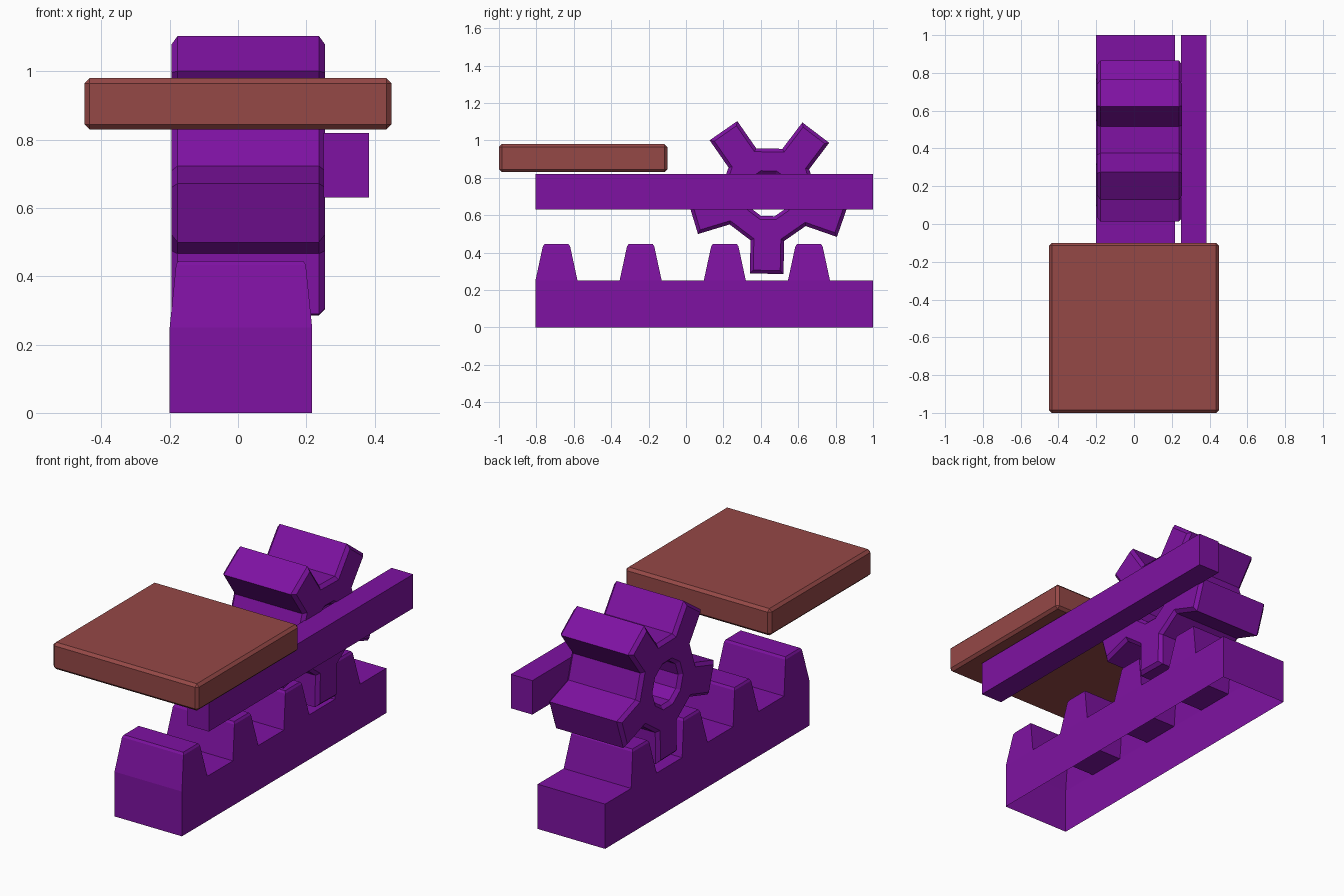
import bpy, bmesh
from math import sin, cos, radians, pi
from mathutils import Vector

if "Cube" in bpy.data.objects:
    bpy.data.objects.remove(bpy.data.objects["Cube"])


def material(name, color):
    m = bpy.data.materials.new(name)
    m.diffuse_color = color
    m.use_nodes = True
    m.node_tree.nodes["Principled BSDF"].inputs["Base Color"].default_value = m.diffuse_color
    return m


PURPLE = material("purple", (0.21, 0.006, 0.36, 1))
BROWN = material("brown", (0.30, 0.065, 0.062, 1))


def add_object(name, bm, mat, closed=True):
    if closed:
        bmesh.ops.recalc_face_normals(bm, faces=bm.faces[:])
    me = bpy.data.meshes.new(name)
    bm.to_mesh(me)
    bm.free()
    me.materials.append(mat)
    ob = bpy.data.objects.new(name, me)
    bpy.context.collection.objects.link(ob)
    return ob


def box(name, lo, hi, mat, bevel=0):
    lo, hi = Vector(lo), Vector(hi)
    bm = bmesh.new()
    bmesh.ops.create_cube(bm, size=1)
    for v in bm.verts:
        v.co = (lo + hi) / 2 + v.co * (hi - lo)
    if bevel:
        bmesh.ops.bevel(bm, geom=bm.edges[:], offset=bevel, segments=1,
                        affect='EDGES')
    return add_object(name, bm, mat)


# Plate and guide rail
box("plate", (-0.45, -1, 0.83), (0.45, -0.10, 0.98), BROWN, 0.015)
box("guide_rail", (0.25, -0.805, 0.63), (0.383, 1, 0.82), PURPLE)

# Rack: open-bottomed shell with hollow tapered teeth
bm = bmesh.new()
XC, HALF, FLOOR = 0.0085, 0.2085, 0.25
tooth_y = [-0.6925 + 0.45 * i for i in range(4)]
cuts = [y + s * 0.1125 for y in tooth_y for s in (-1, 1)] + [1.0]
rows = []
for y in cuts:
    rows.append([bm.verts.new((XC + sx * HALF, y, z))
                 for sx, z in ((-1, 0), (-1, FLOOR), (1, FLOOR), (1, 0))])
for i, (a, b) in enumerate(zip(rows, rows[1:])):
    for k in (0, 2):
        bm.faces.new((a[k], b[k], b[k + 1], a[k + 1]))
    if i % 2:
        bm.faces.new((a[1], b[1], b[2], a[2]))
        continue
    yc = tooth_y[i // 2]
    ring = [a[1], a[2], b[2], b[1]]
    for hx, hy, z in ((0.190, 0.073, 0.433), (0.183, 0.065, 0.445)):
        nxt = [bm.verts.new((XC + sx * hx, yc + sy * hy, z))
               for sx, sy in ((-1, -1), (1, -1), (1, 1), (-1, 1))]
        for k in range(4):
            j = (k + 1) % 4
            bm.faces.new((ring[k], ring[j], nxt[j], nxt[k]))
        ring = nxt
    bm.faces.new(ring)
bm.faces.new(rows[0])
bm.faces.new(rows[-1])
bmesh.ops.recalc_face_normals(bm, faces=bm.faces[:])
bm.faces.ensure_lookup_table()
top = max(bm.faces, key=lambda f: f.calc_center_median().z)
if top.normal.z < 0:
    bmesh.ops.reverse_faces(bm, faces=bm.faces[:])
add_object("rack", bm, PURPLE, closed=False)

# Pinion gear: five square teeth, ten-sided bore, chamfered ends
CY, CZ, TIP, HW, CH = 0.44, 0.707, 0.42, 0.09, 0.018
X0, X1 = -0.195, 0.255
bm = bmesh.new()


def point(angle, along, side):
    return bm.verts.new((X0 + CH, CY + along * cos(angle) - side * sin(angle),
                         CZ + along * sin(angle) + side * cos(angle)))


base, bore, tips = [], [], []
for i in range(5):
    a = radians(-91.2) + i * 2 * pi / 5
    for s in (-1, 1):
        base.append(point(a, 0.243, s * HW))
        tips.append(point(a, TIP, s * HW))
        bore.append(point(a + s * pi / 10, 0.112 / cos(pi / 10), 0))
for i in range(10):
    j = (i + 1) % 10
    bm.faces.new((bore[i], bore[j], base[j], base[i]))
    if i % 2 == 0:
        bm.faces.new((base[i], base[j], tips[j], tips[i]))
first = bm.faces[:]
ext = bmesh.ops.extrude_face_region(bm, geom=first, use_keep_orig=True)
second = [g for g in ext["geom"] if isinstance(g, bmesh.types.BMFace)]
for v in {v for f in second for v in f.verts}:
    v.co.x = X1 - CH
bmesh.ops.recalc_face_normals(bm, faces=bm.faces[:])
for cap in (first, second):
    bmesh.ops.inset_region(bm, faces=cap, thickness=CH, depth=0,
                           use_even_offset=True, use_boundary=True)
    for v in {v for f in cap for v in f.verts}:
        v.co.x = X0 if v.co.x < 0 else X1
add_object("pinion_gear", bm, PURPLE)
